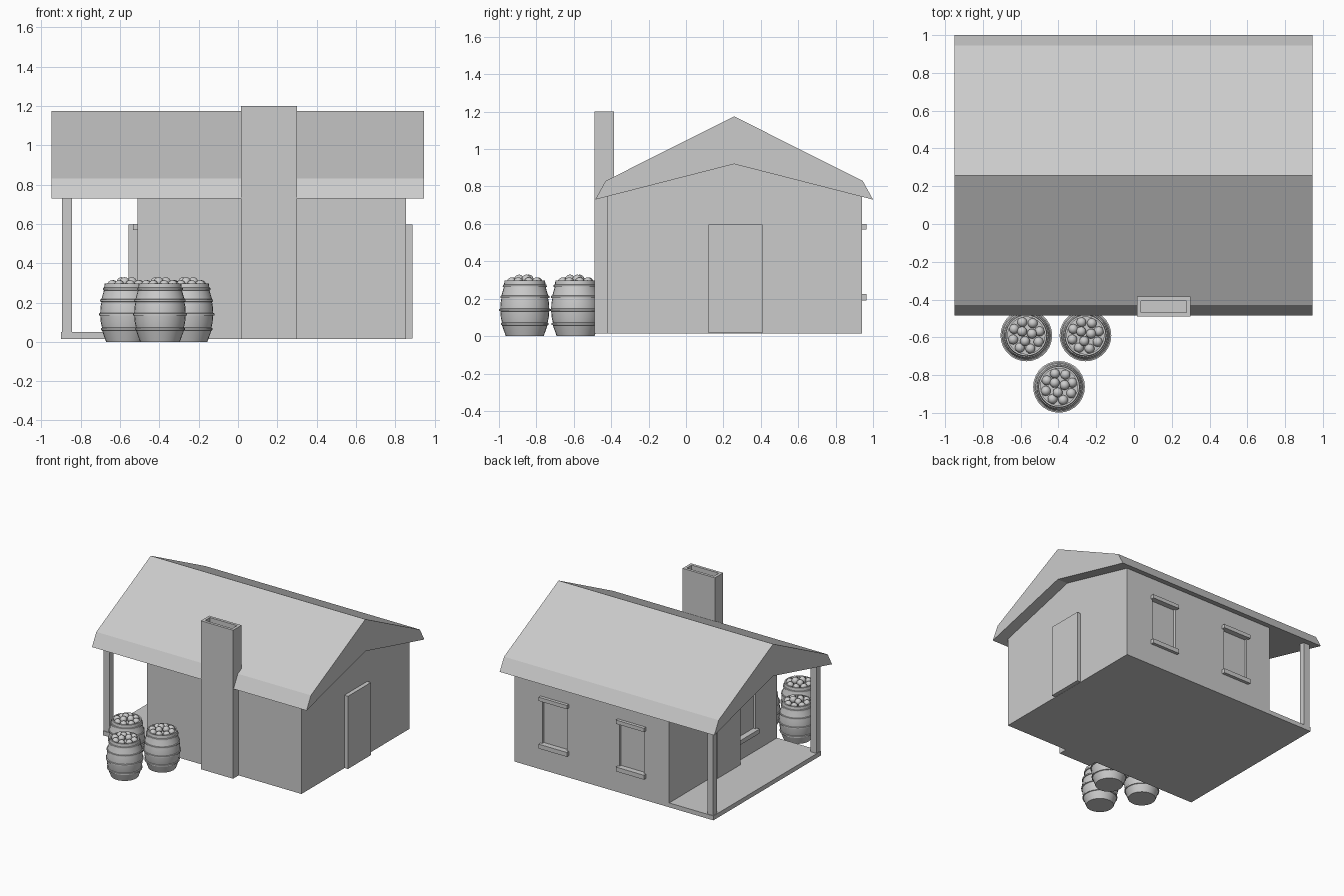
import bpy, bmesh, math

if "Cube" in bpy.data.objects:
    bpy.data.objects.remove(bpy.data.objects["Cube"])


def mesh_object(name, bm):
    bmesh.ops.recalc_face_normals(bm, faces=bm.faces)
    me = bpy.data.meshes.new(name)
    bm.to_mesh(me)
    bm.free()
    ob = bpy.data.objects.new(name, me)
    bpy.context.collection.objects.link(ob)
    return ob


def box(name, x, y, z):
    bm = bmesh.new()
    bmesh.ops.create_cube(bm, size=1)
    for v in bm.verts:
        for i, (lo, hi) in enumerate((x, y, z)):
            v.co[i] = lo if v.co[i] < 0 else hi
    return mesh_object(name, bm)


def extrude_x(name, profile, x0, x1):
    """Extrude a (y, z) outline along x."""
    bm = bmesh.new()
    face = bm.faces.new([bm.verts.new((x0, y, z)) for y, z in profile])
    new = bmesh.ops.extrude_face_region(bm, geom=[face])["geom"]
    bmesh.ops.translate(bm, vec=(x1 - x0, 0, 0),
                        verts=[g for g in new if isinstance(g, bmesh.types.BMVert)])
    return mesh_object(name, bm)


def cut(target, cutter):
    cutter.hide_render = True
    cutter.hide_set(True)
    mod = target.modifiers.new("cut", "BOOLEAN")
    mod.object = cutter
    mod.operation = "DIFFERENCE"
    mod.solver = "EXACT"


def smooth(ob):
    bpy.ops.object.select_all(action="DESELECT")
    ob.select_set(True)
    bpy.context.view_layer.objects.active = ob
    bpy.ops.object.shade_smooth_by_angle(angle=math.radians(35))


# House body with gabled top
W0, W1, BACK, FRONT, BASE, RIDGE = -0.51, 0.855, 0.94, -0.42, 0.015, 0.257
walls = extrude_x("walls", [(FRONT, BASE), (BACK, BASE), (BACK, 0.755),
                            (RIDGE, 0.93), (FRONT, 0.755)], W0, W1)

# Roof with turned-down eaves
extrude_x("roof", [(-0.485, 0.73), (-0.43, 0.83), (RIDGE, 1.175), (0.945, 0.83),
                   (1.0, 0.73), (RIDGE, 0.92)], -0.95, 0.945)

# Back windows: recess, lintel and sill
for i, (a, b) in enumerate(((0.377, 0.625), (-0.304, -0.056))):
    cut(walls, box(f"back_window_cutter_{i}", (a + 0.015, b - 0.015), (0.92, 1.0), (0.21, 0.585)))
    box(f"back_lintel_{i}", (a, b), (0.915, 0.965), (0.57, 0.60))
    box(f"back_sill_{i}", (a, b), (0.915, 0.965), (0.19, 0.225))

# Porch window
cut(walls, box("porch_window_cutter", (-0.6, -0.49), (-0.15, 0.065), (0.21, 0.585)))
box("porch_lintel", (-0.535, -0.485), (-0.165, 0.08), (0.57, 0.60))
box("porch_sill", (-0.535, -0.485), (-0.165, 0.08), (0.19, 0.225))

# Doors on both ends
box("side_door", (0.83, 0.887), (0.12, 0.41), (0.017, 0.597))
box("porch_door", (-0.557, -0.48), (0.11, 0.40), (0.017, 0.597))

# Porch floor and posts
box("porch_floor", (-0.90, W0 + 0.01), (FRONT, BACK), (BASE, 0.05))
for i, y in enumerate((FRONT + 0.005, BACK - 0.055)):
    box(f"porch_post_{i}", (-0.895, -0.845), (y, y + 0.05), (0.04, 0.765))

# Chimney with open flue
chimney = box("chimney", (0.015, 0.30), (-0.49, -0.385), (BASE, 1.20))
cut(chimney, box("flue_cutter", (0.037, 0.278), (-0.468, -0.407), (1.0, 1.3)))


def bulge(z):
    return 0.131 - 0.030 * ((z - 0.145) / 0.145) ** 2


def barrel(name, x, y):
    """Lathed barrel with raised hoops and a pile of round produce on top."""
    prof = [(0, 0), (bulge(0), 0), (bulge(0.03), 0.03)]
    for z in (0.065, 0.14, 0.21):
        r = bulge(z)
        prof += [(r, z - 0.007), (r + 0.006, z - 0.005), (r + 0.006, z + 0.005), (r, z + 0.007),
                 (bulge(z + 0.035), z + 0.035)]
    prof += [(0.112, 0.262), (0.118, 0.264), (0.117, 0.274), (0.111, 0.276),
             (0.108, 0.298), (0.098, 0.298), (0.098, 0.28), (0, 0.28)]
    bm = bmesh.new()
    vs = [bm.verts.new((r, 0, z)) for r, z in prof]
    edges = [bm.edges.new(p) for p in zip(vs, vs[1:])]
    bmesh.ops.spin(bm, geom=vs + edges, axis=(0, 0, 1), cent=(0, 0, 0),
                   angle=math.tau, steps=28)
    bmesh.ops.remove_doubles(bm, verts=bm.verts, dist=1e-5)
    ob = mesh_object(name, bm)
    ob.location = (x, y, 0)
    smooth(ob)

    bm = bmesh.new()
    for n, rad, z in ((3, 0.031, 0.303), (8, 0.073, 0.288)):
        for k in range(n):
            a = math.tau * k / n + 0.3
            new = bmesh.ops.create_uvsphere(bm, u_segments=14, v_segments=8, radius=0.026)
            bmesh.ops.translate(bm, verts=new["verts"],
                                vec=(rad * math.cos(a), rad * math.sin(a), z))
    fruit = mesh_object(name + "_produce", bm)
    fruit.location = (x, y, 0)
    smooth(fruit)


# Three barrels by the front wall
for i, (x, y) in enumerate(((-0.57, -0.59), (-0.257, -0.59), (-0.397, -0.862))):
    barrel(f"barrel_{i}", x, y)
